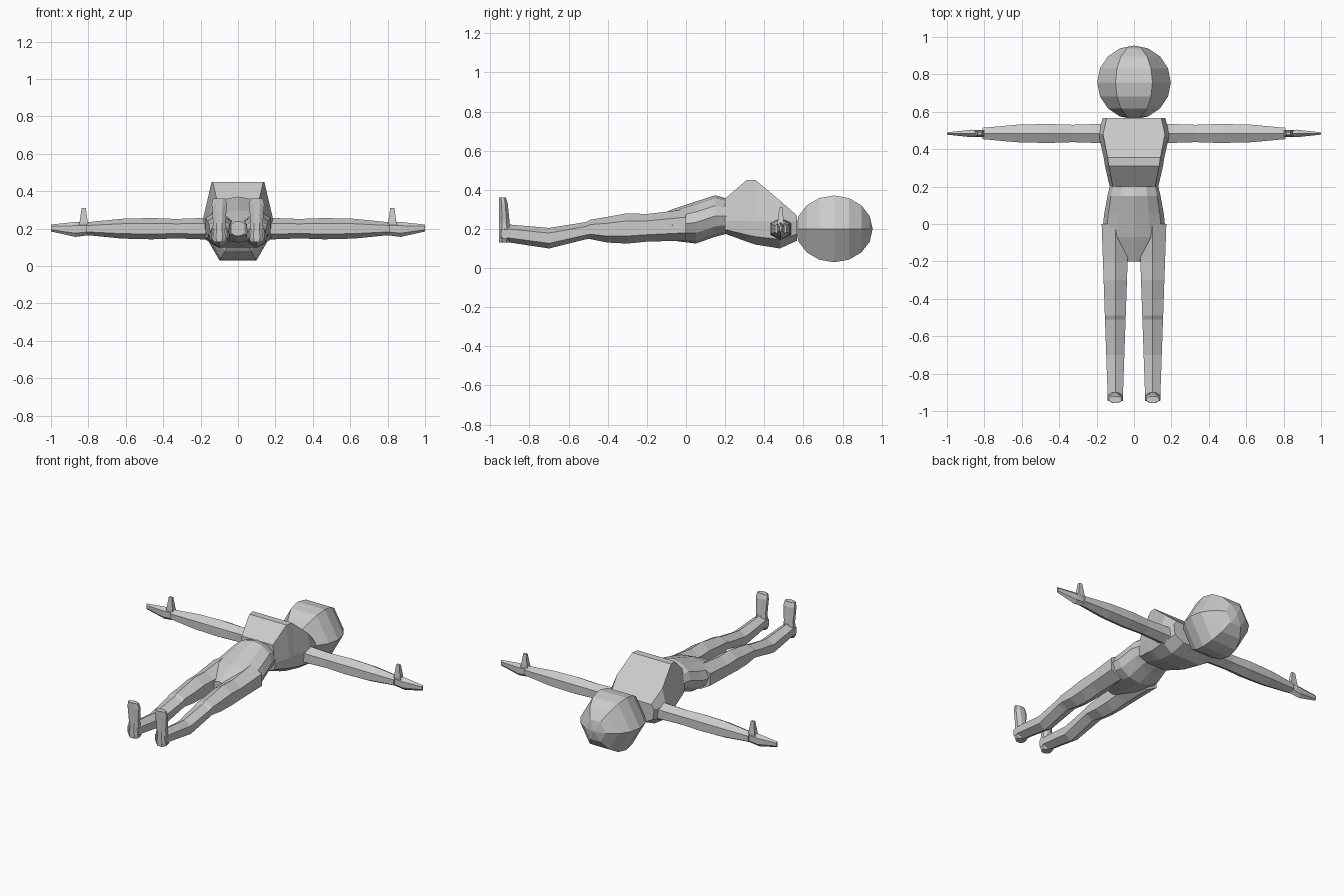
import bpy
import bmesh
from math import sin, cos, pi, radians
from mathutils import Matrix, Vector

default_cube = bpy.data.objects.get("Cube")
if default_cube:
    bpy.data.objects.remove(default_cube, do_unlink=True)

SHADE = (0.6, 0.6, 0.6, 1)
grey = bpy.data.materials.new("light_grey")
grey.use_nodes = True
grey.diffuse_color = SHADE
grey.node_tree.nodes["Principled BSDF"].inputs["Base Color"].default_value = SHADE


def finish(name, bm):
    """Turn a bmesh into a grey, flat-shaded object."""
    bmesh.ops.recalc_face_normals(bm, faces=bm.faces)
    mesh = bpy.data.meshes.new(name)
    bm.to_mesh(mesh)
    bm.free()
    mesh.materials.append(grey)
    part = bpy.data.objects.new(name, mesh)
    bpy.context.collection.objects.link(part)
    return part


def skin(name, rings):
    """Bridge rings of points and cap both ends."""
    bm = bmesh.new()
    loops = [[bm.verts.new(point) for point in ring] for ring in rings]
    for lower, upper in zip(loops, loops[1:]):
        for i in range(len(lower)):
            bm.faces.new((lower[i - 1], lower[i], upper[i], upper[i - 1]))
    bm.faces.new(loops[0])
    bm.faces.new(loops[-1])
    return finish(name, bm)


def loft(name, axis, centre, sections, sides=6, turn=90):
    """Each section is (place on axis, half width about centre, low, high)."""
    angles = [radians(turn) + 2 * pi * i / sides for i in range(sides)]
    across = max(cos(a) for a in angles)
    along = max(sin(a) for a in angles)
    slot = "xyz".index(axis)
    rings = []
    for place, half, low, high in sections:
        ring = []
        for a in angles:
            point = [centre + half * cos(a) / across,
                     (low + high) / 2 + (high - low) / 2 * sin(a) / along]
            point.insert(slot, place)
            ring.append(Vector(point))
        rings.append(ring)
    return skin(name, rings)


def pair(name, *args, **options):
    """Build the left part and mirror it to the right."""
    left = loft("left_" + name, *args, **options)
    bm = bmesh.new()
    bm.from_mesh(left.data)
    bmesh.ops.scale(bm, vec=(-1, 1, 1), verts=bm.verts)
    finish("right_" + name, bm)


# Head: six-sided ball with its poles along the body
head = bmesh.new()
bmesh.ops.create_uvsphere(head, u_segments=6, v_segments=8, radius=0.197)
tilt = Matrix.Rotation(radians(-90), 4, "X") @ Matrix.Rotation(radians(30), 4, "Z")
place_head = Matrix.Translation((0, 0.757, 0.2)) @ tilt
bmesh.ops.transform(head, matrix=place_head, verts=head.verts)
finish("head", head)


# Chest: peaked front, rounded back
def chest_ring(y, half, low, high):
    middle = 0.24
    side = [(half * 0.87, high), (half, middle),
            (half * 0.95, low + (middle - low) / 3), (half * 0.57, low)]
    return [(x, y, z) for x, z in side] + [(-x, y, z) for x, z in reversed(side)]


skin("chest", [chest_ring(*section) for section in (
    (0.2, 0.13, 0.175, 0.355),
    (0.31, 0.155, 0.135, 0.45),
    (0.355, 0.162, 0.12, 0.45),
    (0.48, 0.19, 0.1, 0.345),
    (0.568, 0.167, 0.14, 0.268))])

# Hips tapering into the crotch
loft("hips", "y", 0, [
    (0.21, 0.128, 0.175, 0.355),
    (0.15, 0.142, 0.16, 0.372),
    (0.05, 0.16, 0.125, 0.34),
    (-0.07, 0.172, 0.14, 0.3),
    (-0.2, 0.045, 0.16, 0.24)], sides=12, turn=0)

# Legs slim evenly from thigh to ankle
leg_heights = [(0, 0.14, 0.3), (-0.2, 0.135, 0.276), (-0.3, 0.125, 0.28),
               (-0.4, 0.13, 0.262), (-0.49, 0.148, 0.247), (-0.51, 0.147, 0.235),
               (-0.7, 0.1, 0.205), (-0.9, 0.13, 0.222), (-0.945, 0.135, 0.215)]
pair("leg", "y", 0.1, [(y, 0.073 + y * 0.035, low, high)
                       for y, low, high in leg_heights])

# Feet, toes pointing up and soles flat
sole = -0.956
foot_shape = [(0.13, 0.03, 0.05), (0.15, 0.042, 0.06), (0.23, 0.033, 0.055),
              (0.33, 0.041, 0.045), (0.36, 0.034, 0.035)]
pair("foot", "z", 0.1, [(z, half, sole, sole + depth)
                        for z, half, depth in foot_shape], sides=8, turn=22.5)

# Arms: regular hexagons with a ridge on top
shoulder_y, arm_z = 0.484, 0.2
arm_shape = [(0.14, 0.062), (0.19, 0.057), (0.33, 0.052),
             (0.46, 0.057), (0.62, 0.053), (0.81, 0.034)]
pair("arm", "x", shoulder_y, [(x, r * cos(pi / 6) * 1.03, arm_z - r, arm_z + r)
                              for x, r in arm_shape])

# Hands and thumbs
pair("hand", "x", shoulder_y, [
    (0.79, 0.018, 0.166, 0.236),
    (0.87, 0.02, 0.156, 0.236),
    (1, 0.006, 0.185, 0.222)])
pair("thumb", "z", 0.825, [
    (0.2, 0.035, 0.468, 0.5),
    (0.235, 0.022, 0.468, 0.5),
    (0.31, 0.011, 0.477, 0.492)], sides=4, turn=45)
